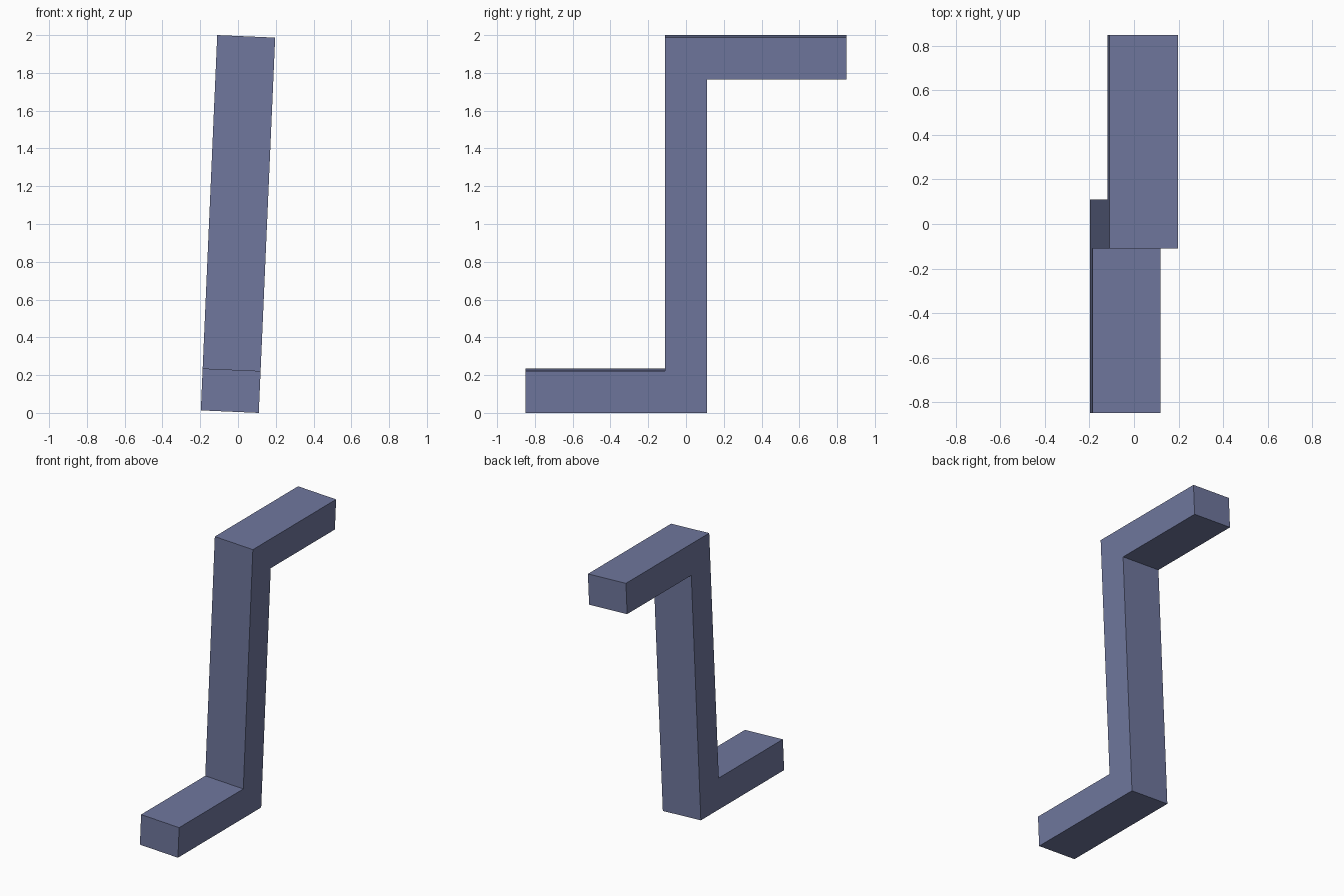
import bpy, bmesh, math
from mathutils import Matrix

if "Cube" in bpy.data.objects:
    bpy.data.objects.remove(bpy.data.objects["Cube"])

WIDTH, HEIGHT = 0.307, 1.9886     # bar width and untilted height
T, REACH = 0.222, 0.849           # bar thickness, arm reach from centre
S, H = 0.11, HEIGHT / 2           # half stem depth, half height
TILT = math.radians(2.5)

# Half of the Z-shaped side profile (y, z); the other half is its point reflection
half = [(-REACH, -H), (S, -H), (S, H - T), (REACH, H - T)]
profile = half + [(-y, -z) for y, z in half]

# Extrude the profile across x, then lean it sideways and stand it on the floor
bm = bmesh.new()
face = bm.faces.new([bm.verts.new((-WIDTH / 2, y, z)) for y, z in profile])
ext = bmesh.ops.extrude_face_region(bm, geom=[face])
verts = [v for v in ext["geom"] if isinstance(v, bmesh.types.BMVert)]
bmesh.ops.translate(bm, verts=verts, vec=(WIDTH, 0, 0))
bmesh.ops.recalc_face_normals(bm, faces=bm.faces)
bm.transform(Matrix.Translation((0, 0, 1)) @ Matrix.Rotation(TILT, 4, "Y"))

mesh = bpy.data.meshes.new("z_bracket")
bm.to_mesh(mesh)
bm.free()
obj = bpy.data.objects.new("z_bracket", mesh)
bpy.context.collection.objects.link(obj)

# Dark slate-blue finish
mat = bpy.data.materials.new("slate_blue")
mat.diffuse_color = (0.16, 0.185, 0.34, 1)
mat.use_nodes = True
mat.node_tree.nodes["Principled BSDF"].inputs["Base Color"].default_value = mat.diffuse_color
mesh.materials.append(mat)
